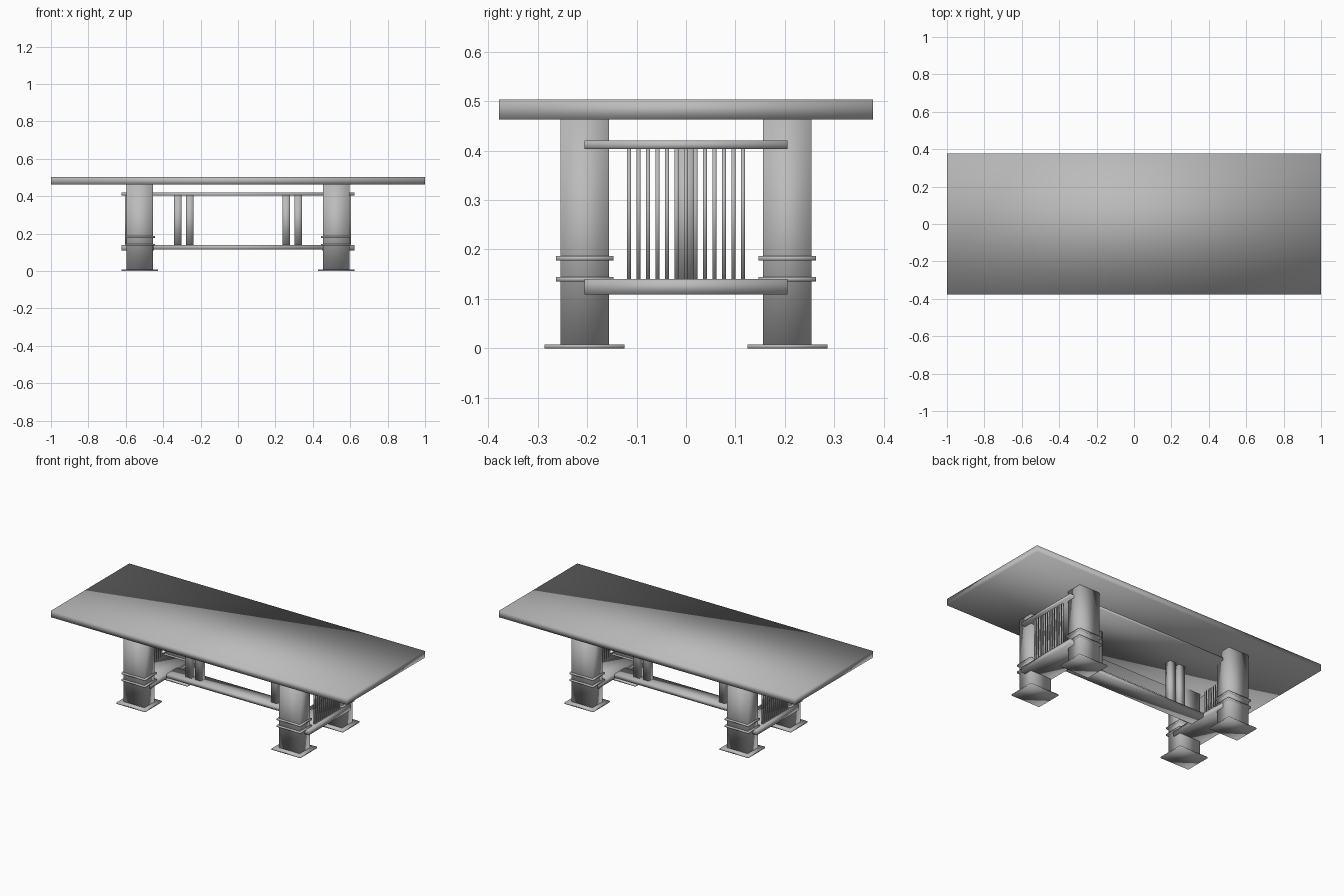
import bpy
import bmesh

cube = bpy.data.objects.get("Cube")
if cube:
    bpy.data.objects.remove(cube, do_unlink=True)

# Single grey finish
grey = bpy.data.materials.new("plain_grey")
grey.use_nodes = True
colour = (0.5, 0.5, 0.5, 1)
grey.diffuse_color = colour
grey.node_tree.nodes["Principled BSDF"].inputs["Base Color"].default_value = colour


def box(name, x, y, z):
    """Softly shaded box from (min, max) ranges."""
    mesh = bpy.data.meshes.new(name)
    bm = bmesh.new()
    bmesh.ops.create_cube(bm, size=1)
    for v in bm.verts:
        v.co = [r[0] if c < 0 else r[1] for c, r in zip(v.co, (x, y, z))]
    for f in bm.faces:
        f.smooth = True
    bm.to_mesh(mesh)
    bm.free()
    mesh.materials.append(grey)
    obj = bpy.data.objects.new(name, mesh)
    bpy.context.collection.objects.link(obj)
    return obj


def around(centre, half):
    return (centre - half, centre + half)


# Table top, upper shelf and lower centre stretcher
box("table_top", (-1, 1), (-0.378, 0.378), (0.463, 0.503))
box("upper_shelf", (-0.622, 0.622), (-0.205, 0.205), (0.403, 0.42))
box("centre_stretcher", (-0.46, 0.46), (-0.05, 0.05), (0.115, 0.139))

for sx, side in ((-1, "right"), (1, "left")):
    # Legs with foot plates and trim bands
    for sy, end in ((-1, "front"), (1, "back")):
        x, y = sx * 0.525, sy * 0.205
        tag = f"{end}_{side}"
        box(f"{tag}_leg", around(x, 0.07), around(y, 0.049), (0.008, 0.463))
        box(f"{tag}_foot", around(x, 0.097), around(y, 0.081), (0, 0.008))
        for level, z in (("lower", 0.14), ("upper", 0.182)):
            box(f"{tag}_{level}_band", around(x, 0.08), around(y, 0.058), around(z, 0.0045))

    # Lower end board and its row of slats
    box(f"{side}_end_board", around(sx * 0.535, 0.087), (-0.205, 0.205), (0.109, 0.14))
    for i in range(13):
        box(f"{side}_slat_{i + 1}", around(sx * 0.6, 0.005),
            around((i - 6) * 0.0192, 0.004), (0.138, 0.405))

    # Paired inner posts
    for i, x in enumerate((0.258, 0.321)):
        box(f"{side}_post_{i + 1}", around(sx * x, 0.02), around(0, 0.02), (0.137, 0.405))
